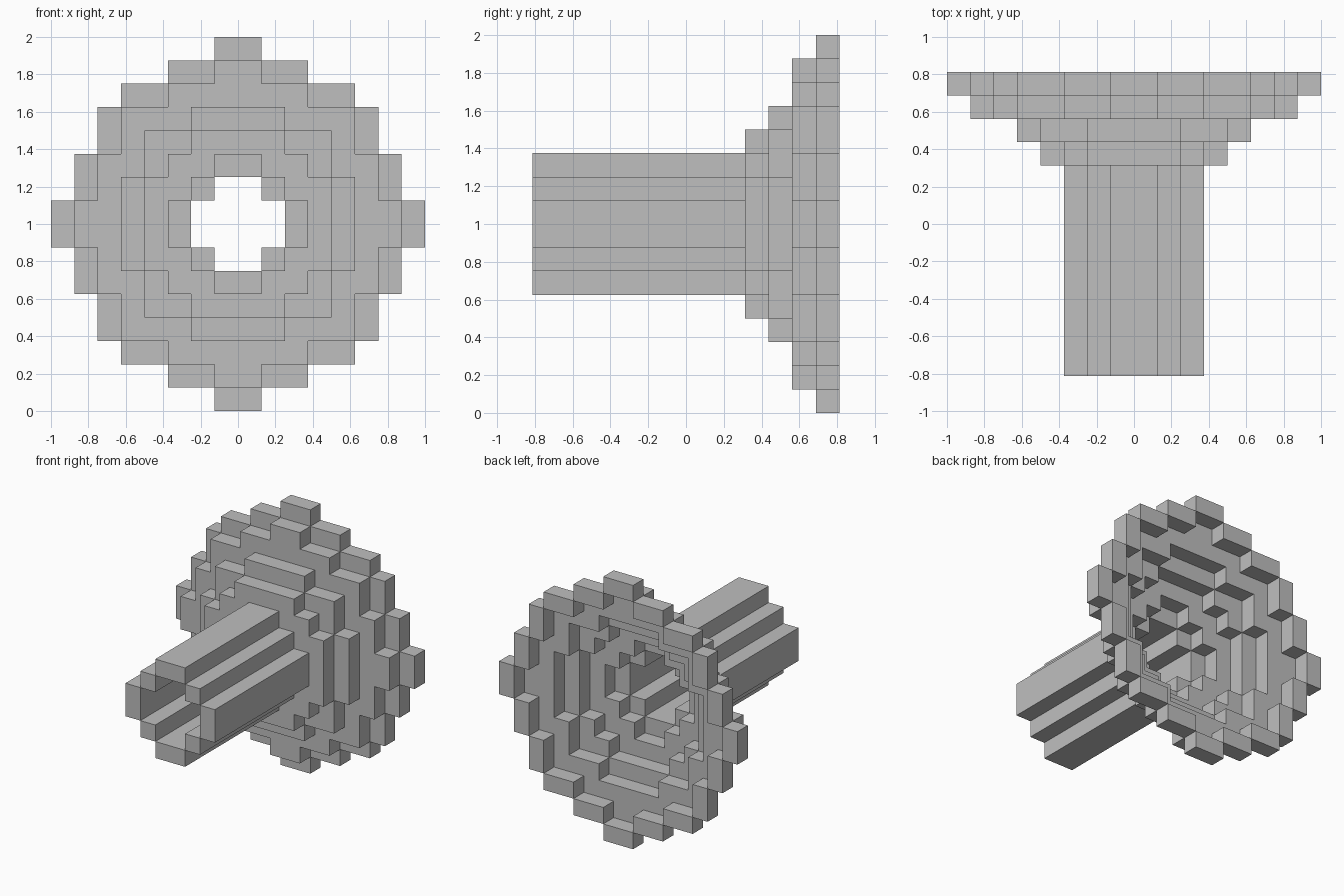
import bpy
import bmesh
from mathutils import Vector

cube = bpy.data.objects.get("Cube")
if cube:
    bpy.data.objects.remove(cube, do_unlink=True)

U = 0.125  # block size
BACK = 6.5 * U

grey = bpy.data.materials.new("plain_grey")
grey.use_nodes = True
colour = (0.52, 0.52, 0.52, 1)
grey.diffuse_color = colour
grey.node_tree.nodes["Principled BSDF"].inputs["Base Color"].default_value = colour


def cells(steps):
    """Blocks of a stepped disc, from the half height of each column."""
    filled = set()
    for i, h in enumerate(steps):
        for k in range(-h, h):
            filled |= {(i, k), (-1 - i, k)}
    return filled


def make_ring(name, inner, outer, y_front, depth):
    """Extrude the blocks between two stepped discs along y."""
    bm = bmesh.new()
    verts = {}

    def corner(i, k):
        if (i, k) not in verts:
            verts[i, k] = bm.verts.new((i * U, y_front, 1 + k * U))
        return verts[i, k]

    for i, k in sorted(cells(outer) - cells(inner)):
        bm.faces.new([corner(i, k), corner(i + 1, k),
                      corner(i + 1, k + 1), corner(i, k + 1)])
    result = bmesh.ops.extrude_face_region(bm, geom=bm.faces[:])
    moved = [v for v in result["geom"] if isinstance(v, bmesh.types.BMVert)]
    bmesh.ops.translate(bm, verts=moved, vec=Vector((0, depth, 0)))
    bmesh.ops.recalc_face_normals(bm, faces=bm.faces[:])
    mesh = bpy.data.meshes.new(name)
    bm.to_mesh(mesh)
    bm.free()
    mesh.materials.append(grey)
    obj = bpy.data.objects.new(name, mesh)
    bpy.context.collection.objects.link(obj)


# Stepped discs, each one the outline of a ring and the hole of the next
bore = [2, 1]
tube = [3, 2, 1]
throat = [4, 4, 3, 2]
flare = [5, 5, 4, 4, 2]
bell = [7, 6, 6, 5, 5, 3, 1]
rim = [8, 7, 7, 6, 6, 5, 3, 1]

# Long tube, then the rings that widen towards the back
make_ring("tube", bore, tube, -BACK, 9 * U)
make_ring("throat_ring", tube, throat, BACK - 4 * U, U)
make_ring("flare_ring", throat, flare, BACK - 3 * U, U)
make_ring("bell_ring", flare, bell, BACK - 2 * U, U)
make_ring("rim_ring", bell, rim, BACK - U, U)
